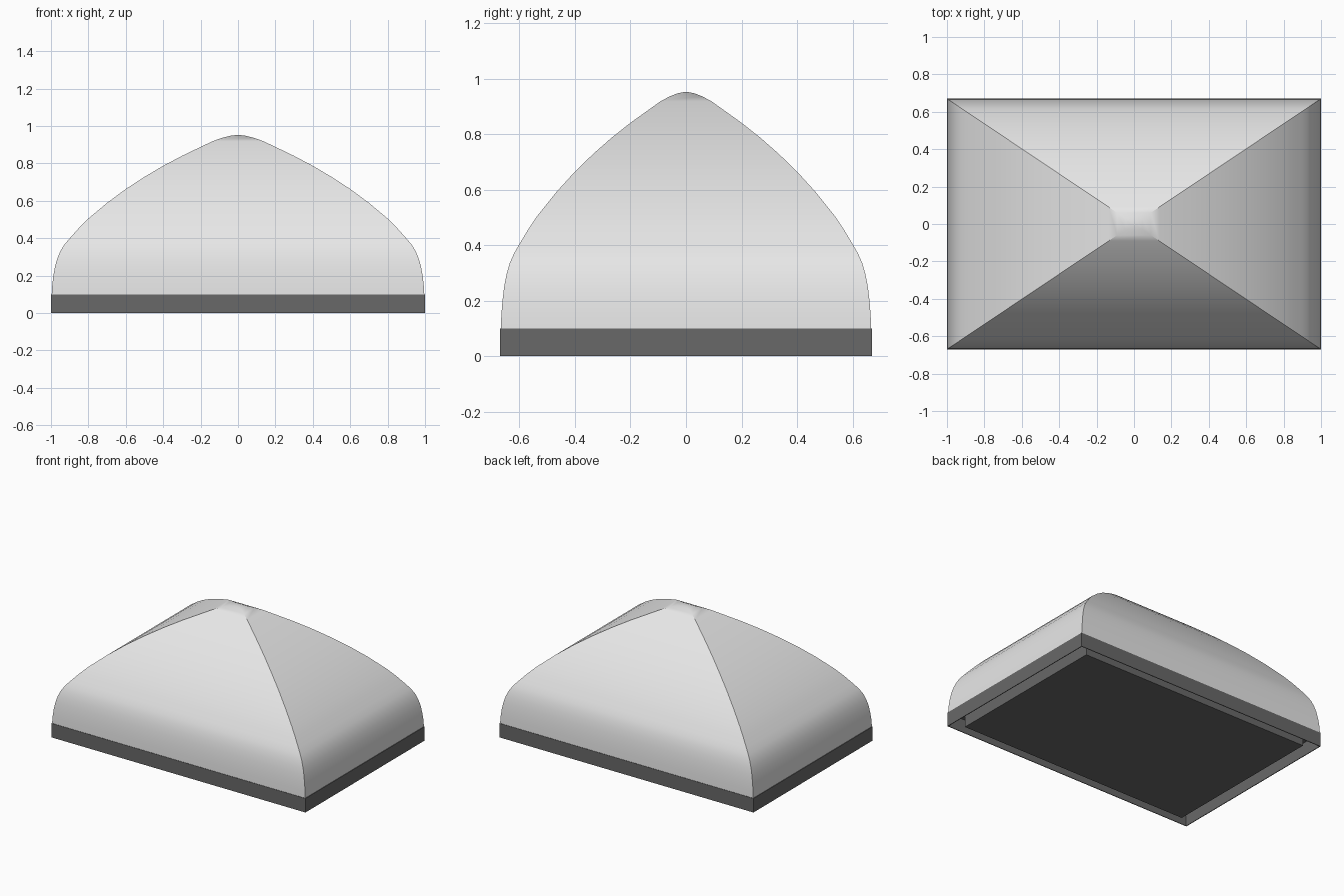
import bpy
import bmesh
import math

if "Cube" in bpy.data.objects:
    bpy.data.objects.remove(bpy.data.objects["Cube"], do_unlink=True)

HALF_X, HALF_Y = 1.0, 0.67
SKIRT_TOP = 0.1


def make_material(name, value):
    mat = bpy.data.materials.new(name)
    mat.use_nodes = True
    colour = (value, value, value, 1)
    mat.diffuse_color = colour
    mat.node_tree.nodes["Principled BSDF"].inputs["Base Color"].default_value = colour
    return mat


def build_rings(name, rings, mat, cap_start=True, cap_end=True):
    """Join rectangular rings (half x, half y, z) into one surface."""
    bm = bmesh.new()
    loops = []
    for hx, hy, z in rings:
        corners = ((-hx, -hy), (hx, -hy), (hx, hy), (-hx, hy))
        loops.append([bm.verts.new((x, y, z)) for x, y in corners])
    for low, high in zip(loops, loops[1:]):
        for i in range(4):
            j = (i + 1) % 4
            bm.faces.new((low[i], low[j], high[j], high[i]))
    if cap_start:
        bm.faces.new(loops[0][::-1])
    if cap_end:
        bm.faces.new(loops[-1])
    bmesh.ops.recalc_face_normals(bm, faces=bm.faces)
    mesh = bpy.data.meshes.new(name)
    bm.to_mesh(mesh)
    bm.free()
    mesh.materials.append(mat)
    obj = bpy.data.objects.new(name, mesh)
    bpy.context.collection.objects.link(obj)
    return obj


light_grey = make_material("light grey", 0.8)
dark_grey = make_material("dark grey", 0.14)

# Domed cover: outline as (fraction of half width, height)
profile = [
    (0.996, 0.1), (0.993, 0.15), (0.987, 0.2), (0.978, 0.25), (0.965, 0.295),
    (0.948, 0.335), (0.925, 0.37), (0.895, 0.405), (0.85, 0.455), (0.8, 0.505),
    (0.7, 0.589), (0.6, 0.663), (0.5, 0.728), (0.4, 0.787), (0.3, 0.84),
    (0.2, 0.888), (0.135, 0.919), (0.09, 0.935), (0.045, 0.947), (0.015, 0.951),
]
dome = build_rings("dome_cover",
                   [(HALF_X * s, HALF_Y * s, z) for s, z in profile], light_grey)
bpy.ops.object.select_all(action="DESELECT")
dome.select_set(True)
bpy.context.view_layer.objects.active = dome
bpy.ops.object.shade_smooth_by_angle(angle=math.radians(32))

# Thin skirt, hollow underneath
wall = 0.005
inner_x, inner_y = HALF_X - wall, HALF_Y - wall
build_rings("base_skirt", [
    (inner_x, inner_y, SKIRT_TOP - wall),
    (inner_x, inner_y, 0),
    (HALF_X, HALF_Y, 0),
    (HALF_X, HALF_Y, SKIRT_TOP),
], dark_grey)

# Inner block that stands inside the skirt
build_rings("inner_base", [
    (0.907, 0.605, 0),
    (0.907, 0.605, SKIRT_TOP - wall),
], dark_grey)
